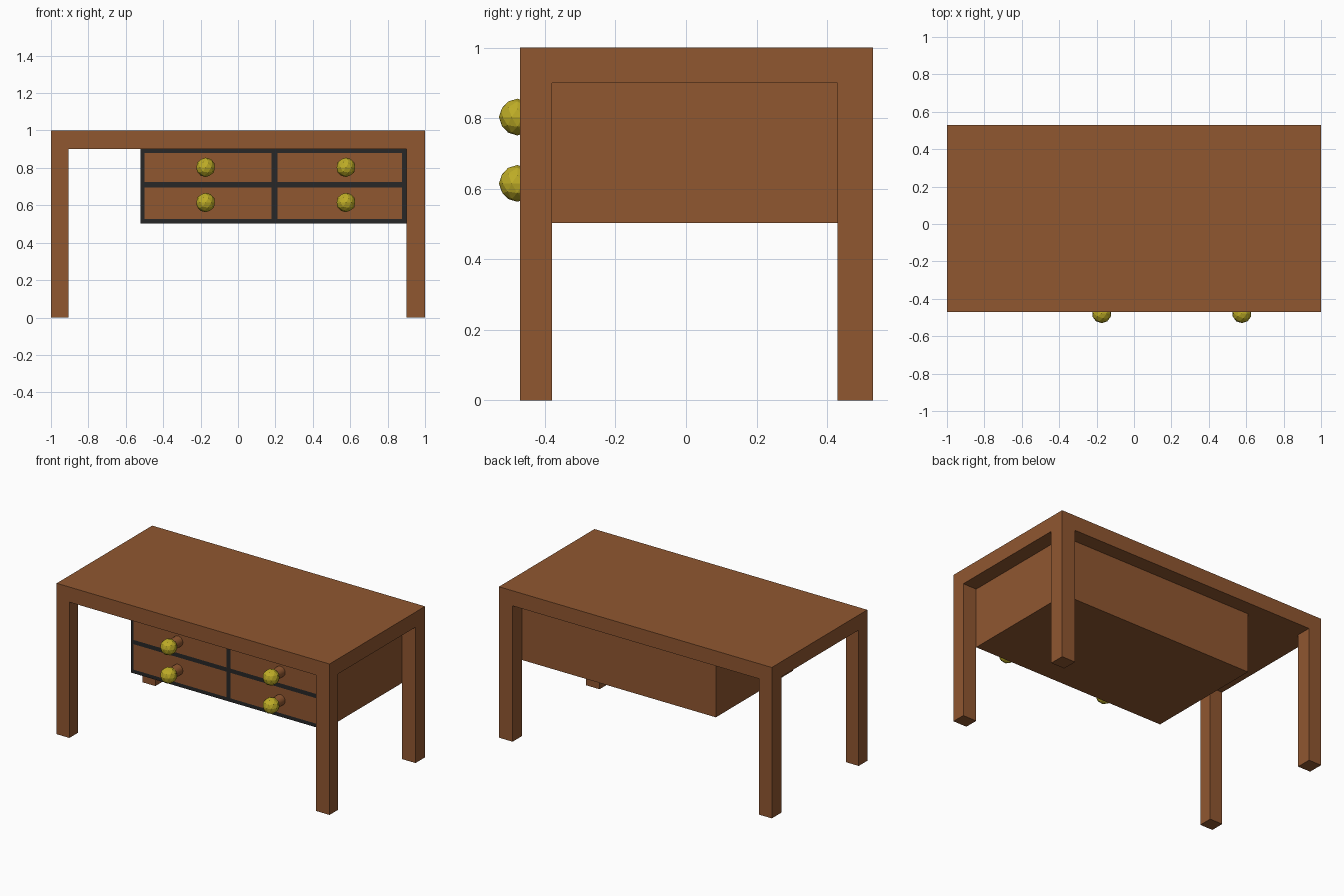
import bpy, bmesh
from mathutils import Vector

if "Cube" in bpy.data.objects:
    bpy.data.objects.remove(bpy.data.objects["Cube"])


def material(name, rgb):
    m = bpy.data.materials.new(name)
    m.diffuse_color = (*rgb, 1)
    m.use_nodes = True
    m.node_tree.nodes["Principled BSDF"].inputs["Base Color"].default_value = m.diffuse_color
    return m


wood = material("wood", (0.28, 0.095, 0.03))
dark = material("dark_trim", (0.02, 0.02, 0.02))
brass = material("brass", (0.52, 0.42, 0.02))


def grid_block(us, vs, place, depth):
    """Grid of cells placed by place(u, v), extruded along depth; returns bmesh and cells."""
    bm = bmesh.new()
    pts = [[bm.verts.new(place(u, v)) for v in vs] for u in us]
    cells = {(i, j): bm.faces.new((pts[i][j], pts[i + 1][j], pts[i + 1][j + 1], pts[i][j + 1]))
             for i in range(len(us) - 1) for j in range(len(vs) - 1)}
    ext = bmesh.ops.extrude_face_region(bm, geom=list(cells.values()), use_keep_orig=True)
    moved = [g for g in ext["geom"] if isinstance(g, bmesh.types.BMVert)]
    bmesh.ops.translate(bm, verts=moved, vec=depth)
    return bm, cells


def finish(bm, name, *mats):
    bmesh.ops.recalc_face_normals(bm, faces=bm.faces[:])
    me = bpy.data.meshes.new(name)
    bm.to_mesh(me)
    bm.free()
    for m in mats:
        me.materials.append(m)
    ob = bpy.data.objects.new(name, me)
    bpy.context.collection.objects.link(ob)
    return ob


# Desktop slab with four legs pulled down from its corner cells
bm, cells = grid_block((-1, -0.907, 0.90, 1), (-0.47, -0.38, 0.43, 0.53),
                       lambda x, y: (x, y, 0.9), Vector((0, 0, 0.1)))
corners = [cells[i, j] for i in (0, 2) for j in (0, 2)]
for face in corners:
    ext = bmesh.ops.extrude_face_region(bm, geom=[face])
    moved = [g for g in ext["geom"] if isinstance(g, bmesh.types.BMVert)]
    bmesh.ops.translate(bm, verts=moved, vec=(0, 0, -0.9))
bmesh.ops.delete(bm, geom=[f for f in corners if f.is_valid], context='FACES_ONLY')
finish(bm, "desk_frame", wood)

# Drawer cabinet: dark frame cells around four wooden drawer fronts
FRONT = -0.38
bm, cells = grid_block((-0.52, -0.50, 0.18, 0.21, 0.877, 0.90),
                       (0.503, 0.527, 0.696, 0.724, 0.88, 0.90),
                       lambda x, z: (x, FRONT, z), Vector((0, 0.81, 0)))
for f in bm.faces:
    f.material_index = 0
for (i, j), f in cells.items():
    f.material_index = 0 if i % 2 and j % 2 else 1
finish(bm, "drawer_cabinet", wood, dark)

# Drawer knobs: faceted brass ball on a short wooden stem
for x in (-0.173, 0.577):
    for z in (0.615, 0.803):
        bpy.ops.mesh.primitive_cylinder_add(vertices=24, radius=0.035, depth=0.1,
                                            location=(x, -0.43, z), rotation=(1.5708, 0, 0))
        stem = bpy.context.object
        stem.name = "knob_stem"
        stem.data.materials.append(wood)
        bpy.ops.object.shade_smooth_by_angle()
        bpy.ops.mesh.primitive_ico_sphere_add(subdivisions=2, radius=0.052, location=(x, -0.478, z))
        ball = bpy.context.object
        ball.name = "drawer_knob"
        ball.data.materials.append(brass)
